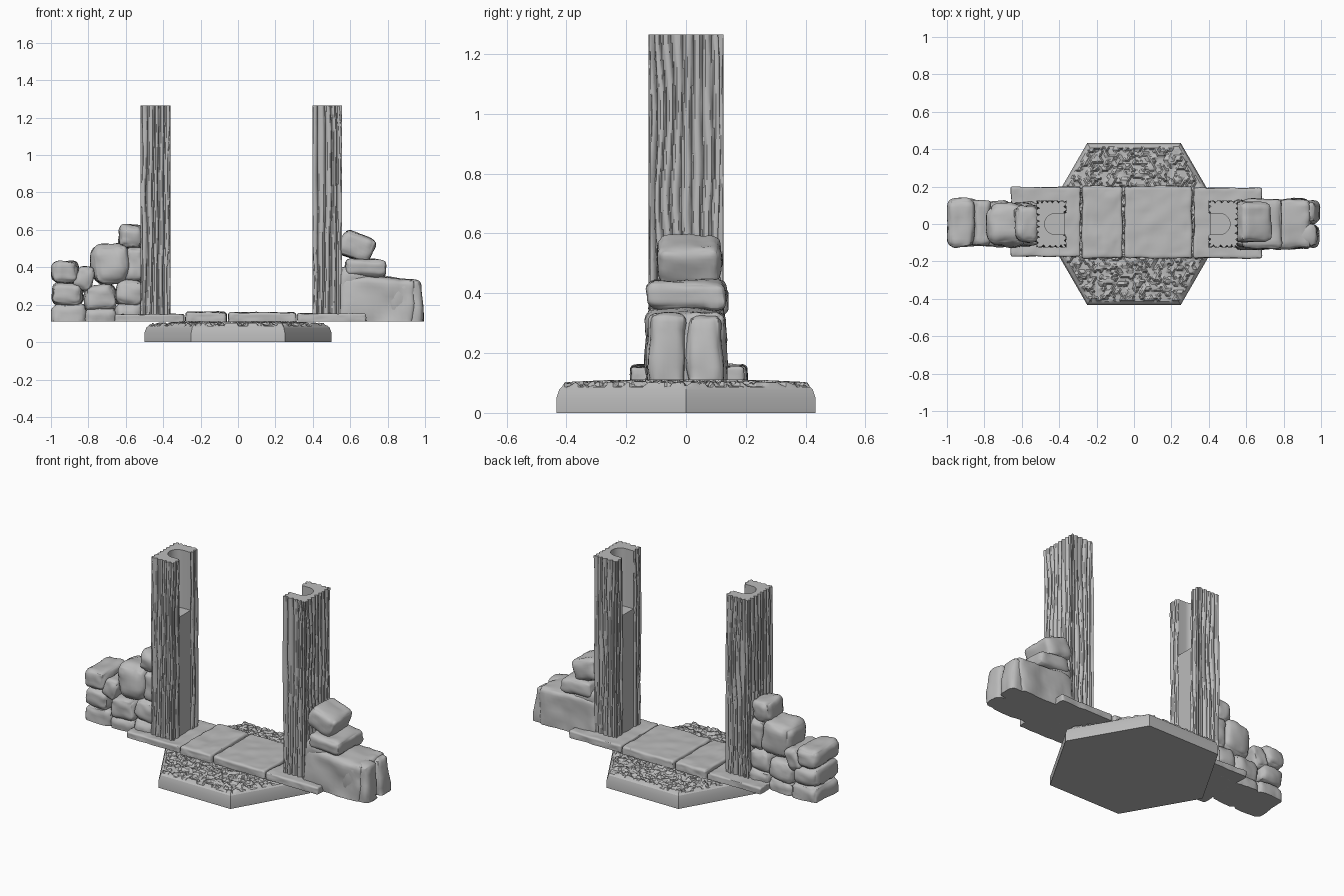
import bpy, bmesh, math, random
from mathutils import Vector, Matrix, noise

random.seed(4)
if "Cube" in bpy.data.objects:
    bpy.data.objects.remove(bpy.data.objects["Cube"], do_unlink=True)

GREY = (0.5, 0.5, 0.5, 1)
stone_grey = bpy.data.materials.new("stone_grey")
stone_grey.use_nodes = True
stone_grey.diffuse_color = GREY
stone_grey.node_tree.nodes["Principled BSDF"].inputs["Base Color"].default_value = GREY
FLOOR = 0.11      # underside of the walls and slabs
HEX = 0.433       # centre to flat side of the base


def finish(bm, name, angle=40):
    bmesh.ops.recalc_face_normals(bm, faces=bm.faces)
    mesh = bpy.data.meshes.new(name)
    bm.to_mesh(mesh)
    bm.free()
    obj = bpy.data.objects.new(name, mesh)
    bpy.context.collection.objects.link(obj)
    mesh.materials.append(stone_grey)
    bpy.ops.object.select_all(action='DESELECT')
    obj.select_set(True)
    bpy.context.view_layer.objects.active = obj
    if angle:
        bpy.ops.object.shade_smooth_by_angle(angle=math.radians(angle))
    return obj


def clamp_box(p, h):
    return Vector([max(-b, min(b, a)) for a, b in zip(p, h)])


def rock(name, x, y, z, radius, rough=0.012, tilt=0, cuts=13, freq=9):
    """Worn block filling the given x, y, z ranges, cut flat at the floor."""
    lo, hi = Vector((x[0], y[0], z[0])), Vector((x[1], y[1], z[1]))
    centre, half = (lo + hi) / 2, (hi - lo) / 2
    r = radius * min(half)
    inner = half - Vector((r, r, r))
    seed = Vector([random.uniform(0, 50) for _ in range(3)])
    turn = Matrix.Rotation(tilt, 3, 'Y')
    bm = bmesh.new()
    bmesh.ops.create_cube(bm, size=2)
    bmesh.ops.subdivide_edges(bm, edges=bm.edges, cuts=cuts, use_grid_fill=True)
    for v in bm.verts:
        p = Vector([math.sin(c * math.pi / 2) * h for c, h in zip(v.co, half)])
        q = clamp_box(p, inner)
        n = (p - q).normalized()
        bump = noise.noise(p * freq + seed) + 0.4 * noise.noise(p * freq * 3 + seed)
        v.co = centre + turn @ (q + n * (r + rough * (bump - 0.3)))
        v.co.z = max(v.co.z, FLOOR)
        v.co.x = max(-1, min(1, v.co.x))
    return finish(bm, name)


# Hexagonal base: rounded rim and a crumbly top
bm = bmesh.new()
bmesh.ops.create_circle(bm, cap_ends=True, cap_tris=True, segments=6, radius=0.5,
                        matrix=Matrix.Rotation(math.pi / 2, 4, 'Z'))
bmesh.ops.subdivide_edges(bm, edges=bm.edges, cuts=47, use_grid_fill=True)
rim = [e for e in bm.edges if e.is_boundary]
skirt = bmesh.ops.extrude_edge_only(bm, edges=rim)["geom"]
lower = {g for g in skirt if isinstance(g, bmesh.types.BMVert)}
for v in bm.verts:
    if v in lower:
        continue
    edge = HEX - max(abs(v.co.x * math.cos(a) + v.co.y * math.sin(a))
                     for a in (math.pi / 6, math.pi / 2, math.pi * 5 / 6))
    curve = max(0, min(1, edge / 0.035))
    z = 0.05 + 0.042 * math.sqrt(1 - (1 - curve) ** 2)
    if edge > 0.02:
        flake = noise.noise(v.co * 28) + 0.6 * noise.noise(v.co * 60)
        z += 0.012 * max(-0.4, min(0.8, flake * 3)) + 0.008 * min(1, edge * 6)
    v.co.z = z
bottom = [e for e in bm.edges if e.is_boundary]
bmesh.ops.contextual_create(bm, geom=bottom)
finish(bm, "hexagon_base", 25)

# Threshold slabs
SLABS = {
    "right_end": ((-0.66, -0.285), (-0.175, 0.2), (0.1, 0.15)),
    "right_middle": ((-0.28, -0.06), (-0.185, 0.205), (0.09, 0.162)),
    "left_middle": ((-0.052, 0.312), (-0.185, 0.205), (0.09, 0.16)),
    "left_end": ((0.317, 0.685), (-0.185, 0.195), (0.1, 0.155)),
}
for name, (x, y, z) in SLABS.items():
    rock(name + "_slab", x, y, z, 0.45, 0.006, cuts=24, freq=14)


# Timber posts
def timber_post(name, outer, inner, top=1.265, foot=0.13, depth=0.125):
    cx, hx = (outer + inner) / 2, abs(inner - outer) / 2
    side = 1 if inner > outer else -1
    corners = [Vector((a * hx, b * depth, 0))
               for a, b in ((-1, -1), (1, -1), (1, 1), (-1, 1))]
    outline = []
    for i, a in enumerate(corners):
        b = corners[(i + 1) % 4]
        steps = round((b - a).length / 0.005)
        outline += [a.lerp(b, k / steps) for k in range(steps)]
    bm, rings, levels = bmesh.new(), [], 40
    for k in range(levels + 1):
        z = foot + (top - foot) * k / levels
        ring = []
        for i, p in enumerate(outline):
            s = i * 0.005
            flat = abs(p.x - hx) < 0.001 and abs(p.y) < 0.06
            wobble = 0.018 * noise.noise(Vector((s * 9, z * 3.5, outer * 9)))
            ridge = abs(math.sin(math.pi * (s + wobble) / 0.032))
            chip = noise.noise(Vector((s * 60, z * 5, outer)))
            cut = 0.018 * (1 - ridge) ** 2 + 0.005 * max(0, chip)
            if flat:
                cut = 0.008
            q = clamp_box(p, (hx - 0.03, depth - 0.03, 0))
            co = p + (q - p).normalized() * cut
            ring.append(bm.verts.new((cx + side * co.x, co.y, z)))
        rings.append(ring)
    n = len(outline)
    for a, b in zip(rings, rings[1:]):
        for i in range(n):
            j = (i + 1) % n
            bm.faces.new((a[i], a[j], b[j], b[i]))
    bm.faces.new(rings[0])
    bm.faces.new(rings[-1])
    post = finish(bm, name, 0)

    # Round-backed slot open to the inside, in the upper part only
    bm = bmesh.new()
    sx, r = inner - side * 0.06, 0.056
    arc = [math.pi / 2 + math.pi * k / 16 for k in range(17)]
    pts = [(sx + side * r * math.cos(t), r * math.sin(t)) for t in arc]
    pts += [(inner + side * 0.1, -r), (inner + side * 0.1, r)]
    face = bm.faces.new([bm.verts.new((a, b, 0.9)) for a, b in pts])
    geom = bmesh.ops.extrude_face_region(bm, geom=[face])["geom"]
    bmesh.ops.translate(bm, vec=(0, 0, 0.5),
                        verts=[g for g in geom if isinstance(g, bmesh.types.BMVert)])
    cutter = finish(bm, name + "_slot_cutter", 0)
    cutter.hide_render = True
    mod = post.modifiers.new("slot", 'BOOLEAN')
    mod.operation, mod.solver, mod.object = 'DIFFERENCE', 'EXACT', cutter
    bpy.context.view_layer.objects.active = post
    bpy.ops.object.modifier_apply(modifier=mod.name)
    bpy.data.objects.remove(cutter, do_unlink=True)
    post.select_set(True)
    bpy.ops.object.shade_smooth_by_angle(angle=math.radians(30))


timber_post("right_post", -0.522, -0.362)
timber_post("left_post", 0.557, 0.398)

# Rubble wall of rounded stones
RUBBLE = [
    ((-0.645, -0.505), (-0.1, 0.1), (0.495, 0.632), 0.1),
    ((-0.79, -0.575), (-0.125, 0.115), (0.305, 0.53), -0.1),
    ((-0.61, -0.5), (-0.1, 0.1), (0.32, 0.51), 0),
    ((-1.0, -0.85), (-0.13, 0.14), (0.31, 0.44), 0),
    ((-0.875, -0.77), (-0.12, 0.135), (0.27, 0.41), 0.3),
    ((-1.0, -0.825), (-0.125, 0.13), (0.195, 0.32), 0.05),
    ((-0.825, -0.645), (-0.13, 0.125), (0.165, 0.31), -0.08),
    ((-0.66, -0.5), (-0.12, 0.12), (0.19, 0.335), 0.1),
    ((-1.0, -0.8), (-0.12, 0.13), (0.07, 0.21), 0),
    ((-0.83, -0.64), (-0.12, 0.12), (0.06, 0.19), 0),
    ((-0.66, -0.5), (-0.12, 0.125), (0.07, 0.215), 0),
]
for i, (x, y, z, tilt) in enumerate(RUBBLE):
    rock(f"rubble_stone_{i + 1}", x, y, z, 0.7, 0.014, tilt)

# Boulder wall: one long boulder with a split end, and two stones on top
rock("boulder", (0.53, 0.95), (-0.135, 0.135), (0.0, 0.35), 0.3, 0.014, 0.04, 18)
rock("boulder_shoulder", (0.52, 0.72), (-0.12, 0.12), (0.2, 0.4), 0.5, 0.012, 0.2)
for name, y in (("front", (-0.125, 0.005)), ("back", (0.0, 0.125))):
    rock(f"boulder_end_{name}", (0.8, 0.99), y, (0.03, 0.33), 0.6, 0.012, -0.07)
rock("upper_flat_stone", (0.57, 0.795), (-0.135, 0.135), (0.345, 0.445), 0.7, 0.012, 0.03)
rock("upper_cap_stone", (0.54, 0.73), (-0.1, 0.12), (0.44, 0.585), 0.55, 0.012, 0.35)
